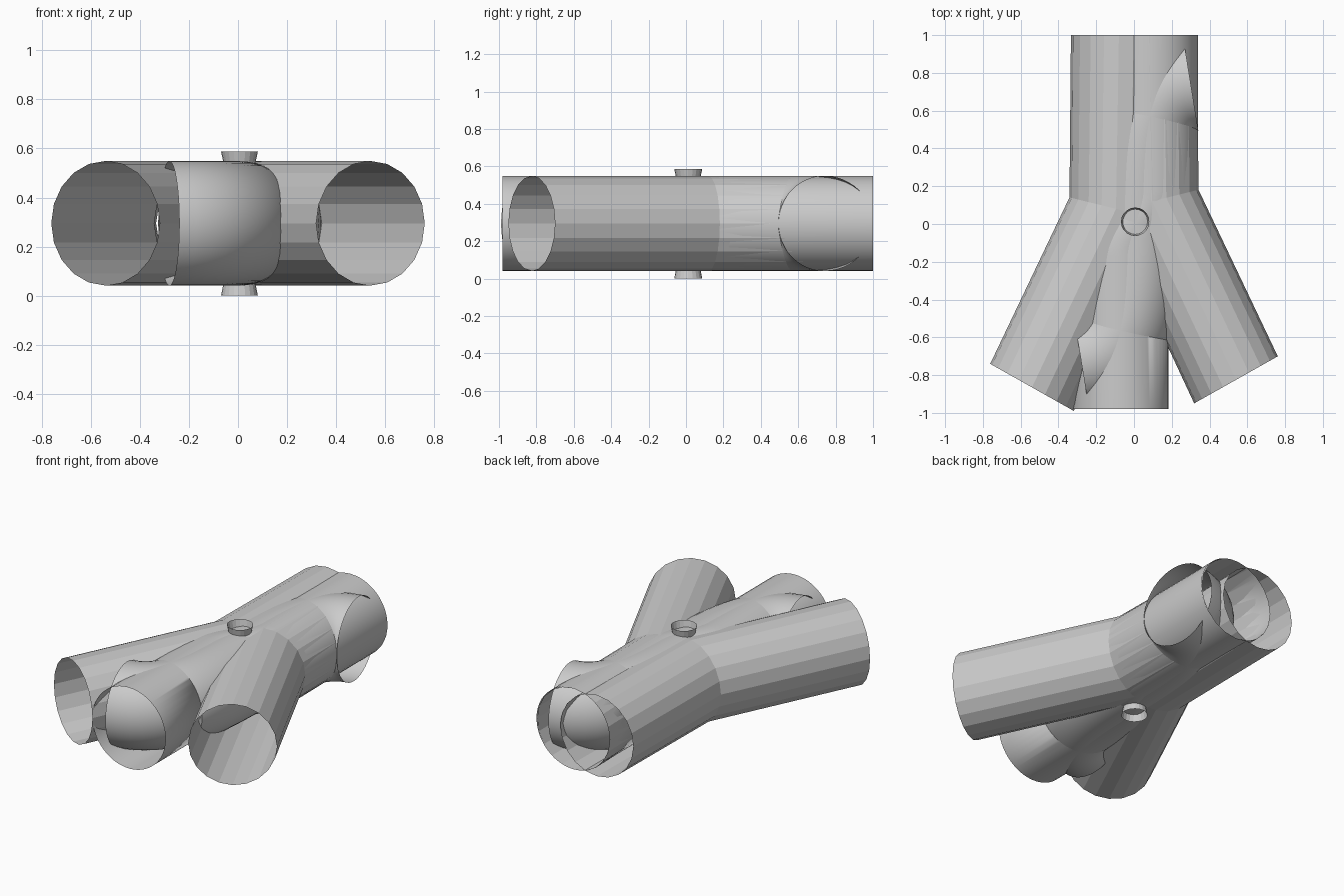
import bpy, math
from mathutils import Vector

if "Cube" in bpy.data.objects:
    bpy.data.objects.remove(bpy.data.objects["Cube"])

R, ZC = 0.254, 0.295


def build(name, rings, smooth):
    """Open shell skinned over equal-sized rings of points."""
    n = len(rings[0])
    verts = [p for ring in rings for p in ring]
    faces = [(i * n + j, i * n + (j + 1) % n, (i + 1) * n + (j + 1) % n, (i + 1) * n + j)
             for i in range(len(rings) - 1) for j in range(n)]
    me = bpy.data.meshes.new(name)
    me.from_pydata(verts, [], faces)
    me.polygons.foreach_set("use_smooth", [smooth] * len(faces))
    me.update()
    ob = bpy.data.objects.new(name, me)
    bpy.context.collection.objects.link(ob)
    return ob


def sweep(name, stations, sides, smooth):
    """Horizontal tube; each station is (x, y, heading x, heading y)."""
    rings = []
    for x, y, dx, dy in stations:
        d = Vector((dx, dy)).normalized()
        ring = []
        for k in range(sides):
            a = math.tau * k / sides
            c, s = R * math.cos(a), R * math.sin(a)
            ring.append((x + d.y * c, y - d.x * c, ZC + s))
        rings.append(ring)
    return build(name, rings, smooth)


# faceted branch pipes, bent once and running to the back
for name, s, dy in (("left_branch", -1, 0.0), ("right_branch", 1, 0.04)):
    sweep(name, [(s * 0.54, -0.865 + dy, -s * 0.49, 0.87),
                 (s * 0.095, 0.08 + dy, -s * 0.24, 0.97),
                 (s * 0.08, 1.0, 0, 1)], 20, False)

# smooth main pipe with a small sideways jog in the middle
main = [(-0.072, -0.98, 0, 1)]
for i in range(13):
    t = i / 12
    main.append((-0.072 + 0.157 * t * t * (3 - 2 * t), -0.17 + 0.34 * t,
                 0.157 * 6 * t * (1 - t), 0.34))
main.append((0.085, 1.0, 0, 1))
sweep("main_pipe", main, 48, True)

# smooth S-shaped crossover pipe
p0, p3 = Vector((-0.28, -0.725)), Vector((0.30, 0.745))
h = Vector((0.985, 0.16)) * 0.55
p1, p2 = p0 + h, p3 - h
path = []
for i in range(41):
    t = i / 40
    u = 1 - t
    p = p0 * u**3 + p1 * 3 * u * u * t + p2 * 3 * u * t * t + p3 * t**3
    d = (p1 - p0) * u * u + (p2 - p1) * 2 * u * t + (p3 - p2) * t * t
    path.append((p.x, p.y, d.x, d.y))
sweep("crossover_pipe", path, 48, True)

# vertical vent tube with flared ends
profile = [(0.075, 0.0), (0.065, 0.05), (0.065, 0.54), (0.075, 0.587)]
build("vent_tube", [[(0.006 + r * math.cos(math.tau * k / 20),
                      0.012 + r * math.sin(math.tau * k / 20), z) for k in range(20)]
                    for r, z in profile], False)
